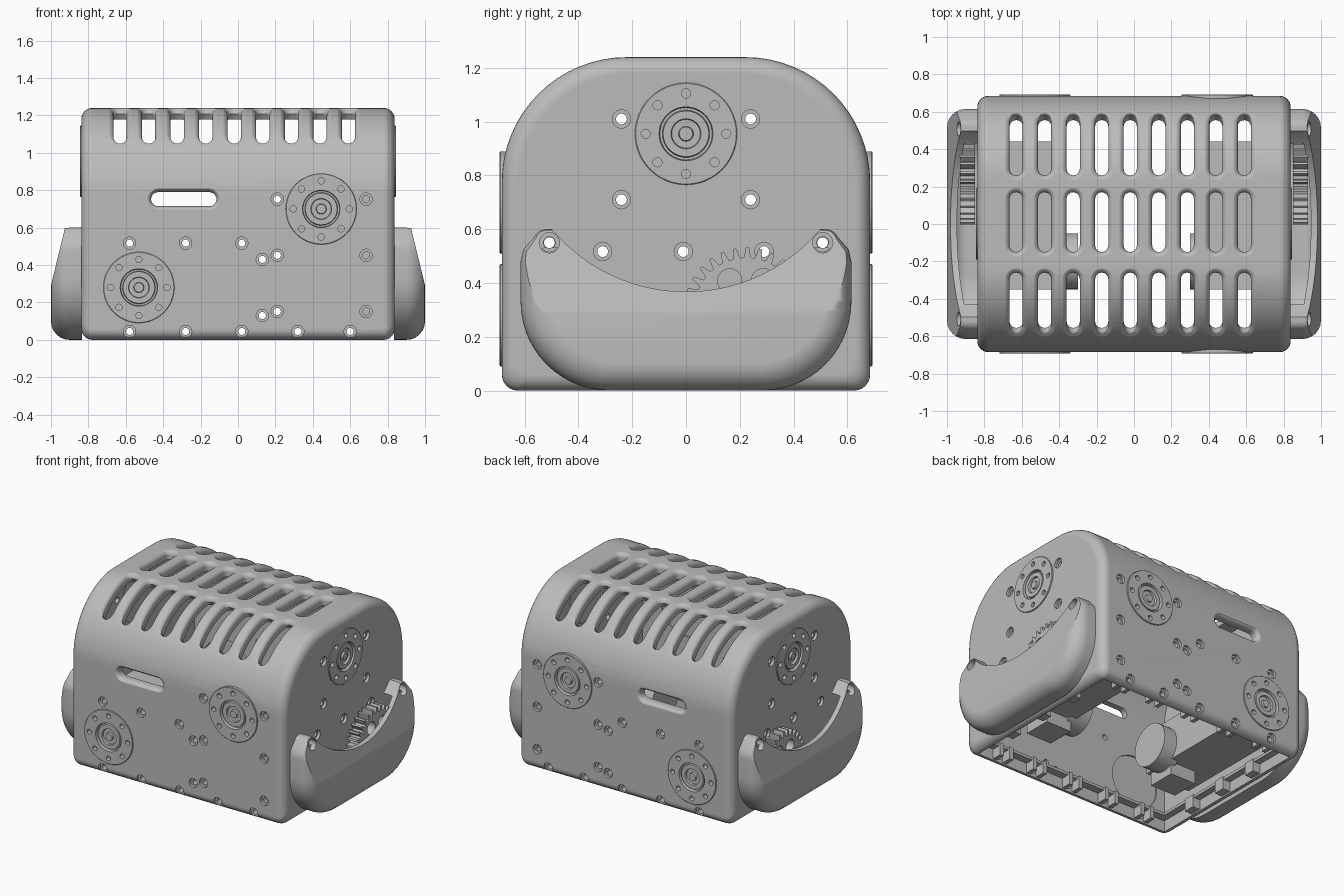
import bpy, bmesh, math
from mathutils import Vector, Matrix

cube = bpy.data.objects.get("Cube")
if cube:
    bpy.data.objects.remove(cube)

grey = bpy.data.materials.new("plain grey")
grey.use_nodes = True
grey.diffuse_color = (0.5, 0.5, 0.5, 1)
grey.node_tree.nodes["Principled BSDF"].inputs["Base Color"].default_value = (0.5, 0.5, 0.5, 1)


# ---- helpers ----
def loft(bm, rings, mat=Matrix()):
    """Closed solid through rings that share one point count."""
    loops = [[bm.verts.new(mat @ Vector(p)) for p in ring] for ring in rings]
    n = len(loops[0])
    for a, b in zip(loops, loops[1:]):
        for i in range(n):
            j = (i + 1) % n
            bm.faces.new((a[i], a[j], b[j], b[i]))
    bm.faces.new(loops[0])
    bm.faces.new(loops[-1])


def circle(r, z, n=32):
    return [(r * math.cos(math.tau * i / n), r * math.sin(math.tau * i / n), z) for i in range(n)]


def lathe(bm, profile, mat=Matrix(), n=32):
    loft(bm, [circle(r, z, n) for r, z in profile], mat)


def box(bm, lo, hi):
    size = [abs(b - a) for a, b in zip(lo, hi)]
    mid = [(a + b) / 2 for a, b in zip(lo, hi)]
    bmesh.ops.create_cube(bm, size=1, matrix=Matrix.Translation(mid) @ Matrix.Diagonal((*size, 1)))


def finish(bm, name):
    bmesh.ops.recalc_face_normals(bm, faces=bm.faces)
    me = bpy.data.meshes.new(name)
    bm.to_mesh(me)
    bm.free()
    me.materials.append(grey)
    ob = bpy.data.objects.new(name, me)
    bpy.context.collection.objects.link(ob)
    return ob


def cut(ob, *cutters):
    for c in cutters:
        m = ob.modifiers.new("cut", "BOOLEAN")
        m.operation, m.solver, m.object = "DIFFERENCE", "EXACT", c
        c.hide_render = True
        bpy.context.view_layer.objects.active = ob
        bpy.ops.object.modifier_apply(modifier=m.name)


def smooth(ob):
    """Smooth shading with sharp edges kept and flat faces held flat."""
    ob.data.shade_smooth()
    ob.data.set_sharp_from_angle(angle=math.radians(32))
    m = ob.modifiers.new("even_normals", "WEIGHTED_NORMAL")
    m.keep_sharp = True


def mount(loc, normal):
    """Frame whose z axis points out of a wall."""
    return Matrix.Translation(loc) @ Vector(normal).to_track_quat("Z", "Y").to_matrix().to_4x4()


def arc(cy, cz, r, a0, a1, n):
    return [(cy + r * math.cos(math.radians(a0 + (a1 - a0) * i / n)),
             cz + r * math.sin(math.radians(a0 + (a1 - a0) * i / n))) for i in range(n + 1)]


def mirrored(half):
    return half + [(-y, z) for y, z in reversed(half)]


def domed(outline, x0, x1, r, cz, hy, hz, both=False):
    """Rings along x whose end edge is rounded by r."""
    def ring(x, d):
        return [(x, y * (1 - d / hy), cz + (z - cz) * (1 - d / hz)) for y, z in outline]
    turns = [math.pi / 2 * i / 6 for i in range(7)]
    end = [ring(x1 - r + r * math.sin(t), r - r * math.cos(t)) for t in turns]
    start = [ring(x0 + r - r * math.sin(t), r - r * math.cos(t)) for t in reversed(turns)]
    return (start if both else [ring(x0, 0)]) + end


def stadium(length, width, grow, n=10):
    """Slot outline, long side along the second coordinate."""
    h, r = (length - width) / 2, width / 2 + grow
    pts = [(x, h + y) for x, y in arc(0, 0, r, 0, 180, n)]
    pts += [(-r, h - 2 * h * i / n) for i in range(1, n)]
    pts += [(x, y - h) for x, y in arc(0, 0, r, 180, 360, n)]
    return pts + [(r, -h + 2 * h * i / n) for i in range(1, n)]


def slope(bm, x):
    """Trim the outer upper side to a steep slant."""
    bmesh.ops.bisect_plane(bm, geom=bm.verts[:] + bm.edges[:] + bm.faces[:], plane_co=(x, 0, 0.6),
                           plane_no=(0.33, 0, 0.08), clear_outer=True)
    bmesh.ops.holes_fill(bm, edges=[e for e in bm.edges if e.is_boundary])


# ---- body shell ----
HX, HY, FLAT, ARC_Z, ARC_R, WALL = 0.838, 0.685, 0.22, 0.775, 0.465, 0.06
outer = mirrored(arc(HY - 0.06, 0.06, 0.06, -90, 0, 6) + arc(FLAT, ARC_Z, ARC_R, 0, 90, 16))
bm = bmesh.new()
loft(bm, domed(outer, -HX, HX, 0.06, 0.62, HY, 0.62, both=True))
body = finish(bm, "body_shell")

inner = mirrored([(HY - WALL, -0.1)] + arc(FLAT, ARC_Z, ARC_R - WALL, 0, 90, 16))
bm = bmesh.new()
loft(bm, [[(x, y, z) for y, z in inner] for x in (-HX + WALL, HX - WALL)])
cavity = finish(bm, "cavity_cutter")


# ---- slots with softened rims, the outer rows leaning inward ----
def roof(y):
    y = max(abs(y) - FLAT, 0)
    return ARC_Z + math.sqrt(max(ARC_R ** 2 - y * y, 0))


FLARE = [(-0.03, 0), (-0.018, 0.003), (-0.008, 0.01), (-0.002, 0.02), (0.001, 0.028), (0.02, 0.034)]
bm = bmesh.new()
for cx in [-0.63 + 0.1525 * i for i in range(9)]:
    for cy, lean in ((-0.42, 0.08), (0.01, 0), (0.42, -0.08)):
        def ring(grow, height, shift=0):
            return [(cx + u, cy + v + shift, height(cy + v)) for u, v in stadium(0.32, 0.07, grow)]
        rings = [ring(0, lambda y: roof(y) - 0.15, lean)]
        rings += [ring(g, lambda y, d=d: roof(y) + d) for d, g in FLARE]
        loft(bm, rings + [ring(0.034, lambda y: 1.4)])
for s in (-1, 1):
    rings = [[(-0.29 + v, s * (HY + d), 0.752 + u) for u, v in stadium(0.35, 0.075, g * 0.8)]
             for d, g in [(-0.15, 0)] + FLARE]
    loft(bm, rings)

# ---- screw holes and bearing pockets ----
FACE_THROUGH = [(x, 0.517) for x in (-0.58, -0.28, 0.02)] + [(0.13, 0.43), (0.21, 0.452), (0.21, 0.752),
                (0.21, 0.152), (0.13, 0.13)]
FACE_BLIND = [(0.685, z) for z in (0.152, 0.452, 0.752)]
LOW = (-0.58, -0.28, 0.02, 0.32, 0.6)
END_HOLES = [(-0.24, 1.01), (0.24, 1.01), (-0.24, 0.71), (0.24, 0.71), (-0.31, 0.517), (-0.01, 0.517), (0.29, 0.517)]
EARS = [(-0.508, 0.55), (0.508, 0.55)]
discs = []
for s in (-1, 1):
    for x, z in FACE_THROUGH + FACE_BLIND + [(x, 0.045) for x in LOW]:
        depth = 0.045 if (x, z) in FACE_BLIND else 0.1
        lathe(bm, [(0.019, -depth), (0.019, -0.02), (0.033, -0.02), (0.033, 0.05)],
              mount((x, s * HY, z), (0, s, 0)), 24)
    for y, z in END_HOLES + EARS:
        lathe(bm, [(0.02, -0.1), (0.02, -0.02), (0.034, -0.02), (0.034, 0.05)],
              mount((s * HX, y, z), (s, 0, 0)), 24)
    discs += [mount((0.445, s * HY, 0.7), (0, s, 0)), mount((-0.53, s * HY, 0.28), (0, s, 0)),
              mount((s * HX, 0, 0.955), (s, 0, 0))]
for m in discs:
    lathe(bm, [(0.185, -0.08), (0.185, 0.05)], m, 48)
openings = finish(bm, "opening_cutter")
cut(body, cavity, openings)
smooth(body)

# ---- bearing discs ----
bm = bmesh.new()
lathe(bm, [(0.19, -0.05), (0.19, 0.005), (0.187, 0.008), (0.1, 0.008), (0.097, -0.018), (0.088, -0.018),
           (0.085, 0.002), (0.056, 0.002), (0.053, -0.012), (0.028, -0.012), (0.025, 0.002), (0.01, 0.002)], n=48)
disc = finish(bm, "bearing_disc")
bm = bmesh.new()
for i in range(8):
    a = math.tau * i / 8
    lathe(bm, [(0.017, -0.025), (0.017, 0.05)], Matrix.Translation((0.15 * math.cos(a), 0.15 * math.sin(a), 0)), 16)
disc_holes = finish(bm, "disc_hole_cutter")
cut(disc, disc_holes)
smooth(disc)
disc.matrix_world = discs[0]
for m in discs[1:]:
    twin = disc.copy()
    twin.matrix_world = m
    bpy.context.collection.objects.link(twin)

# ---- side guards, hollow cups with two ears ----
guard = mirrored(arc(0.285, 0.33, 0.33, -90, 0, 14) + [(0.615, 0.48), (0.605, 0.525)]
                 + arc(0.52, 0.552, 0.048, 25, 90, 5))
bm = bmesh.new()
loft(bm, domed(guard, HX - 0.005, 1.0, 0.1, 0.3, 0.615, 0.3))
slope(bm, 0.925)
right_guard = finish(bm, "right_guard")

bm = bmesh.new()
hollow = [(y * 0.94, min(0.3 + (z - 0.3) * 0.9, 0.53)) for y, z in guard]
loft(bm, domed(hollow, 0.8, 0.972, 0.08, 0.3, 0.58, 0.27))
slope(bm, 0.89)
guard_hollow = finish(bm, "guard_hollow_cutter")
bm = bmesh.new()
lathe(bm, [(0.652, 0.7), (0.652, 1.1)], Matrix.Translation((0, 0, 1.02)) @ Matrix.Rotation(math.pi / 2, 4, "Y"), 128)
scoop = finish(bm, "guard_scoop_cutter")
bm = bmesh.new()
for y, z in EARS:
    lathe(bm, [(0.022, -0.1), (0.022, 0.04), (0.038, 0.04), (0.038, 0.3)], mount((HX, y, z), (1, 0, 0)), 24)
ear_holes = finish(bm, "ear_hole_cutter")
cut(right_guard, guard_hollow, scoop, ear_holes)
smooth(right_guard)

# ---- gears behind the guards ----
teeth = 30
gear_outline = [((0.195, 0.232, 0.232, 0.195)[i % 4], math.tau * (i // 4 + (0.1, 0.3, 0.55, 0.75)[i % 4]) / teeth)
                for i in range(teeth * 4)]
axle = mount((HX, 0.225, 0.3), (1, 0, 0))
bm = bmesh.new()
loft(bm, [[(r * math.cos(a), r * math.sin(a), h) for r, a in gear_outline] for h in (0.012, 0.092)], axle)
right_gear = finish(bm, "right_gear")
bm = bmesh.new()
for i in range(6):
    a = math.tau * i / 6
    lathe(bm, [(0.045, -0.02), (0.045, 0.2)],
          axle @ Matrix.Translation((0.125 * math.cos(a), 0.125 * math.sin(a), 0)), 24)
gear_holes = finish(bm, "gear_hole_cutter")
cut(right_gear, gear_holes)
smooth(right_gear)

# opposite end is a mirror image
for ob, name in ((right_guard, "left_guard"), (right_gear, "left_gear")):
    bm = bmesh.new()
    bm.from_mesh(ob.data)
    bmesh.ops.scale(bm, vec=(-1, 1, 1), verts=bm.verts)
    smooth(finish(bm, name))

# ---- drive units, base rails and fixing clips inside ----
for s, name in ((-1, "right_drive_unit"), (1, "left_drive_unit")):
    bm = bmesh.new()
    box(bm, (s * 0.4, -0.35, 0.17), (s * 0.75, 0.44, 0.47))
    box(bm, (s * 0.42, -0.33, 0.08), (s * 0.62, -0.13, 0.18))
    lathe(bm, [(0.15, -0.05), (0.15, 0.1)], mount((s * 0.4, -0.2, 0.28), (-s, 0, 0)))
    smooth(finish(bm, name))
bm = bmesh.new()
for s in (-1, 1):
    box(bm, (-0.79, s * 0.57, 0.08), (0.79, s * 0.63, 0.1))
    box(bm, (s * 0.73, -0.6, 0.08), (s * 0.79, 0.6, 0.1))
    for x in LOW:
        for dx in (-0.04, 0.04):
            box(bm, (x + dx - 0.015, s * 0.555, 0.01), (x + dx + 0.015, s * 0.63, 0.1))
    for y in (-0.31, -0.01, 0.29):
        box(bm, (s * 0.72, y - 0.04, 0.01), (s * 0.79, y + 0.04, 0.1))
finish(bm, "base_rails_and_clips")

for c in (cavity, openings, disc_holes, guard_hollow, scoop, ear_holes, gear_holes):
    bpy.data.objects.remove(c)
